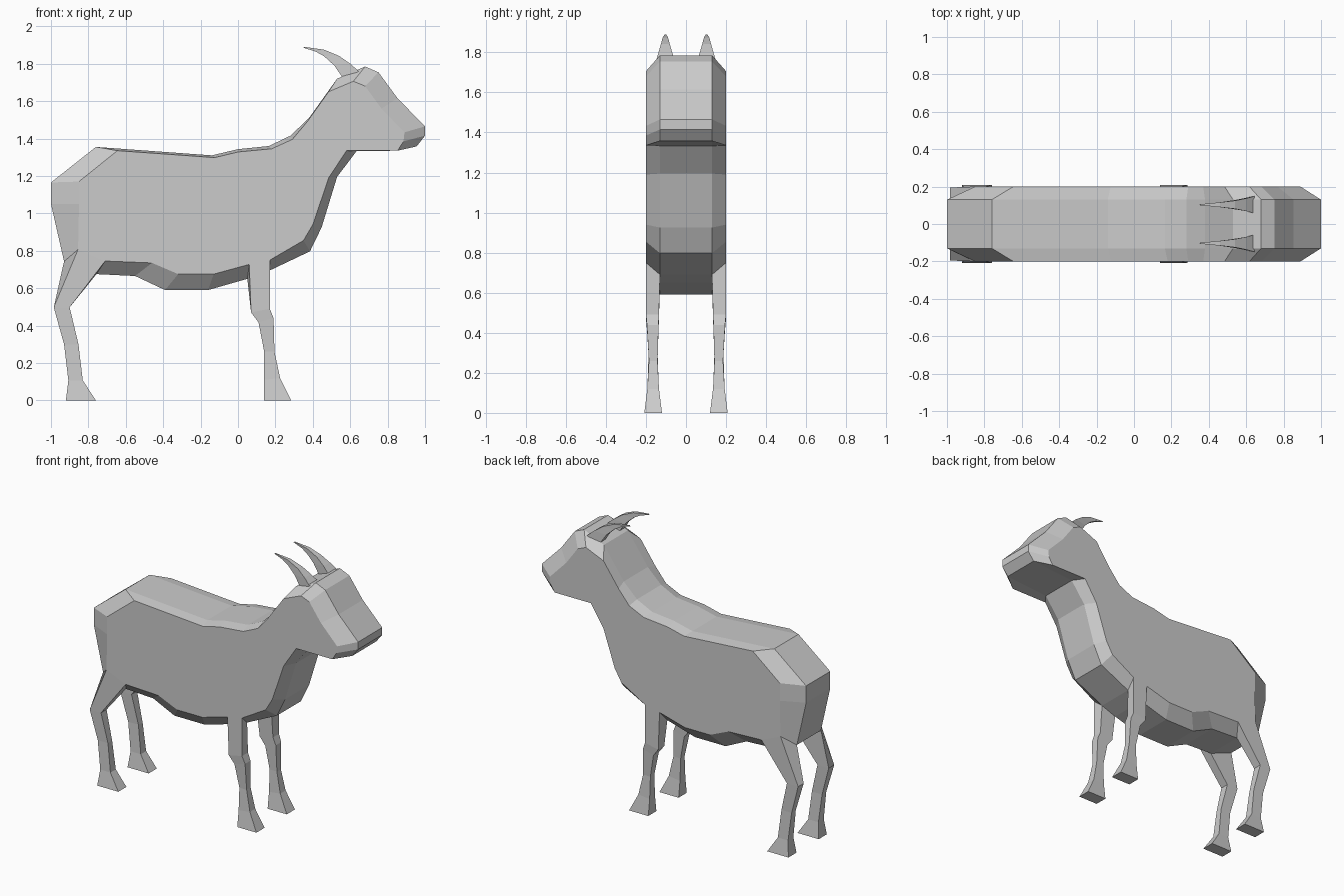
import bpy, bmesh


def loft(name, rings):
    """Skin a list of equal-length closed rings and cap both ends."""
    bm = bmesh.new()
    rows = [[bm.verts.new(p) for p in ring] for ring in rings]
    n = len(rows[0])
    for a, b in zip(rows, rows[1:]):
        for i in range(n):
            j = (i + 1) % n
            bm.faces.new((a[i], a[j], b[j], b[i]))
    bm.faces.new(rows[0][::-1])
    bm.faces.new(rows[-1])
    bmesh.ops.recalc_face_normals(bm, faces=bm.faces)
    mesh = bpy.data.meshes.new(name)
    bm.to_mesh(mesh)
    bm.free()
    obj = bpy.data.objects.new(name, mesh)
    bpy.context.collection.objects.link(obj)
    return obj


def mirror_y(obj):
    obj.modifiers.new("mirror", 'MIRROR').use_axis = (False, True, False)


# Body, neck and head: (centre outline x, z, flat side outline x, z)
profile = [
    (-1.0, 1.165, -.85, 1.17), (-.76, 1.355, -.645, 1.335),
    (-.14, 1.31, -.125, 1.298), (0, 1.343, 0, 1.328),
    (.165, 1.36, .18, 1.345), (.28, 1.415, .29, 1.395),
    (.38, 1.51, .37, 1.49), (.53, 1.72, .484, 1.65),
    (.68, 1.785, .617, 1.706), (.751, 1.754, .68, 1.68),
    (.853, 1.615, .767, 1.56), (1.0, 1.465, .89, 1.433),
    (1.0, 1.415, .885, 1.385), (.955, 1.358, .853, 1.335),
    (.634, 1.333, .58, 1.335), (.53, 1.195, .485, 1.19),
    (.447, .925, .40, .94), (.385, .797, .35, .855),
    (.16, .69, .17, .75), (.05, .65, .06, .727),
    (-.16, .59, -.13, .675), (-.39, .59, -.32, .675),
    (-.55, .665, -.46, .735), (-.757, .675, -.71, .745),
    (-.93, .743, -.855, .807), (-1.0, 1.05, -.85, 1.05),
]
centre = lambda y: [(p[0], y, p[1]) for p in profile]
side = lambda y: [(p[2], y, p[3]) for p in profile]
loft("body", [side(-.2), centre(-.13), centre(.13), side(.2)])


# Legs: the top ring follows the body chamfer, then level-ish sections
def leg(name, top, sections):
    rings = [top]
    for xb, zb, xf, zf, y0, y1 in sections:
        rings.append([(xb, y1, zb), (xf, y1, zf), (xf, y0, zf), (xb, y0, zb)])
    mirror_y(loft(name, rings))


leg("front_legs",
    [(.06, .2, .727), (.17, .2, .75), (.16, .13, .69), (.05, .13, .65)],
    [(.07, .47, .17, .49, .135, .2), (.11, .417, .19, .44, .137, .195),
     (.14, .26, .195, .26, .142, .185), (.14, .11, .225, .12, .135, .193),
     (.14, 0, .285, 0, .12, .208)])
leg("hind_legs",
    [(-.855, .2, .807), (-.71, .2, .745), (-.757, .13, .675), (-.93, .13, .743)],
    [(-.985, .497, -.90, .497, .135, .195), (-.93, .30, -.853, .30, .142, .187),
     (-.907, .107, -.83, .107, .135, .193), (-.92, 0, -.76, 0, .12, .208)])

# Swept-back horns: (upper x, z, lower x, z, half width)
horn = [(.645, 1.76, .57, 1.71, .046), (.60, 1.80, .515, 1.79, .034),
        (.54, 1.842, .46, 1.84, .022), (.46, 1.875, .415, 1.865, .013),
        (.355, 1.89, .35, 1.885, .003)]
mirror_y(loft("horns", [
    [(xu, .103 - w, zu), (xu, .103 + w, zu), (xl, .103 + w * .6, zl), (xl, .103 - w * .6, zl)]
    for xu, zu, xl, zl, w in horn]))
